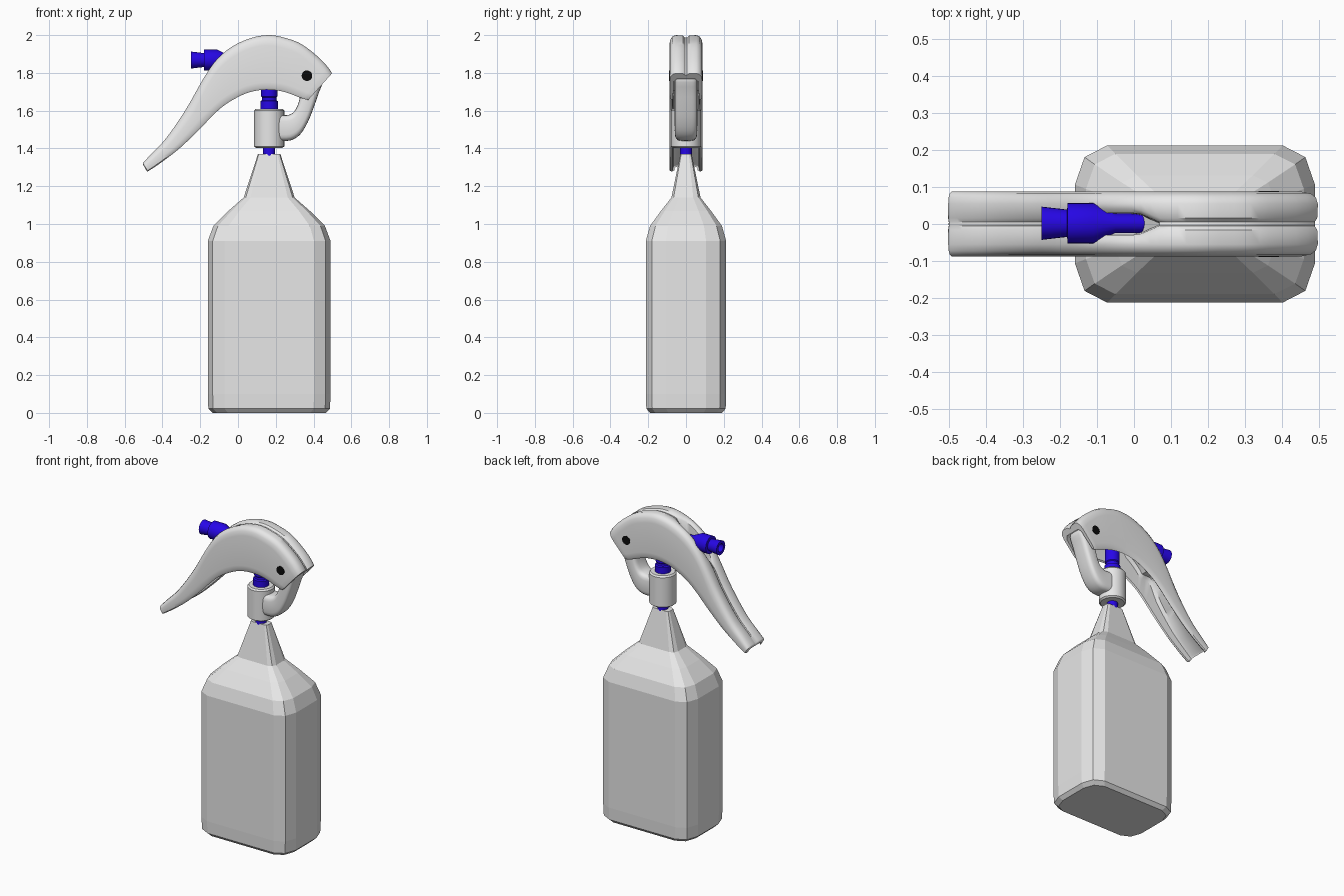
import bpy, bmesh, math
from mathutils import Vector

cube = bpy.data.objects.get("Cube")
if cube:
    bpy.data.objects.remove(cube)


def material(name, rgb):
    m = bpy.data.materials.new(name)
    m.use_nodes = True
    m.diffuse_color = (*rgb, 1)
    m.node_tree.nodes["Principled BSDF"].inputs["Base Color"].default_value = (*rgb, 1)
    return m


GREY = material("light_grey_plastic", (0.8, 0.8, 0.8))
BLUE = material("blue_plastic", (0.02, 0.002, 0.8))
BLACK = material("black", (0.003, 0.003, 0.003))
AXIS_X = 0.165


def finish(name, bm, mat, smooth=None):
    bmesh.ops.recalc_face_normals(bm, faces=bm.faces)
    mesh = bpy.data.meshes.new(name)
    bm.to_mesh(mesh)
    bm.free()
    mesh.materials.append(mat)
    ob = bpy.data.objects.new(name, mesh)
    bpy.context.collection.objects.link(ob)
    if smooth:
        bpy.ops.object.select_all(action='DESELECT')
        ob.select_set(True)
        bpy.context.view_layer.objects.active = ob
        bpy.ops.object.shade_smooth_by_angle(angle=math.radians(smooth))
    return ob


def loft(name, rings, mat, smooth=None):
    """Skin closed rings of equal length and cap both ends."""
    bm = bmesh.new()
    rows = [[bm.verts.new(p) for p in ring] for ring in rings]
    n = len(rows[0])
    for a, b in zip(rows, rows[1:]):
        for i in range(n):
            j = (i + 1) % n
            bm.faces.new((a[i], a[j], b[j], b[i]))
    bm.faces.new(rows[0])
    bm.faces.new(rows[-1])
    return finish(name, bm, mat, smooth)


def turned(name, profile, origin, mat, along_x=False, sides=24):
    """Turned solid from (position, radius) pairs along z or x."""
    rings = []
    for pos, r in profile:
        ring = []
        for i in range(sides):
            a = math.tau * i / sides
            u, v = r * math.cos(a), r * math.sin(a)
            local = Vector((pos, u, v)) if along_x else Vector((u, v, pos))
            ring.append(local + Vector(origin))
        rings.append(ring)
    return loft(name, rings, mat, 35)


# Bottle: faceted rounded rectangle, tapering into the neck
def bottle_ring(z, hx, hy):
    corner = [(1, 0.50), (0.92, 0.85), (0.73, 1)]
    quarter = corner + [(-x, y) for x, y in reversed(corner)]
    full = quarter + [(-x, -y) for x, y in quarter]
    return [(AXIS_X + x * hx, y * hy, z) for x, y in full]


bottle_levels = [(0, 0.30, 0.19), (0.022, 0.322, 0.21), (0.1, 0.325, 0.213),
                 (0.91, 0.325, 0.213), (0.99, 0.295, 0.19), (1.07, 0.215, 0.132),
                 (1.14, 0.135, 0.077), (1.35, 0.066, 0.034), (1.37, 0.06, 0.03)]
loft("bottle", [bottle_ring(*lv) for lv in bottle_levels], GREY)

# Pump tube, cap and plunger
turned("lower_tube", [(1.34, 0.032), (1.43, 0.032)], (AXIS_X, 0, 0), BLUE)
turned("pump_cap", [(1.403, 0.07), (1.411, 0.08), (1.6, 0.08), (1.61, 0.072)],
       (AXIS_X, 0, 0), GREY, sides=32)
turned("plunger", [(1.58, 0.047), (1.65, 0.047), (1.655, 0.038), (1.67, 0.038),
                   (1.675, 0.043), (1.80, 0.043)], (AXIS_X, 0, 0), BLUE)

# Nozzle with a recessed mouth
turned("nozzle", [(-0.21, 0.024), (-0.25, 0.026), (-0.25, 0.045), (-0.181, 0.037),
                  (-0.18, 0.055), (-0.11, 0.055), (-0.05, 0.026), (0.02, 0.026),
                  (0.06, 0.004)], (0, 0.002, 1.868), BLUE, along_x=True)


# Handle: hollow shell swept along pairs of top and bottom edge points
def spline(points, steps):
    pts = [Vector(p) for p in points]
    pts = [2 * pts[0] - pts[1]] + pts + [2 * pts[-1] - pts[-2]]
    out = []
    for a, b, c, d in zip(pts, pts[1:], pts[2:], pts[3:]):
        for k in range(steps):
            t = k / steps
            out.append(0.5 * (2 * b + (c - a) * t + (2 * a - 5 * b + 4 * c - d) * t ** 2
                              + (3 * b - a - 3 * c + d) * t ** 3))
    return out + [pts[-2]]


def shell_ring(station, squeeze):
    top, bottom = Vector(station[:2]), Vector(station[2:])
    length = (bottom - top).length
    direction = (bottom - top) / length
    s = min(1, length / 0.14)
    # The seam opens into a slot where the nozzle sits
    x = top.x
    slot = max(0, min(1, (0.07 - x) / 0.06, (x + 0.19) / 0.06))
    g = 0.002 + 0.025 * slot
    d = (0.012 + 0.09 * slot) * s
    floor = d + 0.03 * s
    half = [(g, d), (g + 0.003, 0.014 * s), (g + 0.014, 0.003 * s), (0.055, 0),
            (0.073, 0.008 * s), (0.084, 0.026 * s), (0.088, 0.055 * s),
            (0.088, length - 0.04 * s), (0.086, length - 0.012 * s), (0.079, length),
            (0.071, length - 0.008 * s), (0.067, floor + 0.02 * s), (0.05, floor)]
    loop = half + [(-y, t) for y, t in reversed(half)]
    ring = []
    for y, t in loop:
        p = top + direction * (length / 2 + (t - length / 2) * squeeze)
        ring.append((p.x, y * squeeze, p.y))
    return ring


stations = [(0.50, 1.80, 0.37, 1.655), (0.44, 1.87, 0.32, 1.672),
            (0.34, 1.95, 0.26, 1.695), (0.25, 1.985, 0.20, 1.708),
            (0.165, 2.0, 0.13, 1.71), (0.07, 1.985, 0.06, 1.697),
            (-0.03, 1.94, 0.0, 1.672), (-0.11, 1.873, -0.07, 1.63),
            (-0.18, 1.775, -0.13, 1.578), (-0.28, 1.60, -0.21, 1.495),
            (-0.38, 1.455, -0.31, 1.40), (-0.455, 1.375, -0.40, 1.33),
            (-0.497, 1.33, -0.467, 1.285), (-0.505, 1.318, -0.481, 1.277)]
path = spline(stations, 4)
squeezes = [0.97] + [1] * (len(path) - 3) + [0.96, 0.88]
loft("handle_shell", [shell_ring(p, q) for p, q in zip(path, squeezes)], GREY, 40)

# Trigger: curved hook joining the cap to the inside of the shell
outer = [(0.21, 1.44), (0.28, 1.443), (0.33, 1.475), (0.37, 1.54), (0.402, 1.62),
         (0.43, 1.70), (0.455, 1.77), (0.43, 1.80)]
inner = [(0.21, 1.58), (0.255, 1.576), (0.29, 1.588), (0.312, 1.62), (0.325, 1.66),
         (0.335, 1.71), (0.35, 1.76), (0.38, 1.80)]


def trigger_ring(station):
    o, i = Vector(station[:2]), Vector(station[2:])
    ring = []
    for k in range(24):
        a = math.tau * k / 24
        c, sn = math.cos(a), math.sin(a)
        u = math.copysign(abs(c) ** 0.5, c)
        v = math.copysign(abs(sn) ** 0.5, sn)
        p = (o + i) / 2 + (o - i) / 2 * u
        ring.append((p.x, 0.06 * v, p.y))
    return ring


trigger_path = spline([(*o, *i) for o, i in zip(outer, inner)], 3)
loft("trigger", [trigger_ring(p) for p in trigger_path], GREY, 50)

# Pivot pin showing on both sides of the shell
bm = bmesh.new()
bmesh.ops.create_cone(bm, cap_ends=True, segments=20, radius1=0.028, radius2=0.028,
                      depth=0.18)
pin = finish("pivot_pin", bm, BLACK, 35)
pin.rotation_euler.x = math.pi / 2
pin.location = (0.365, 0, 1.785)
